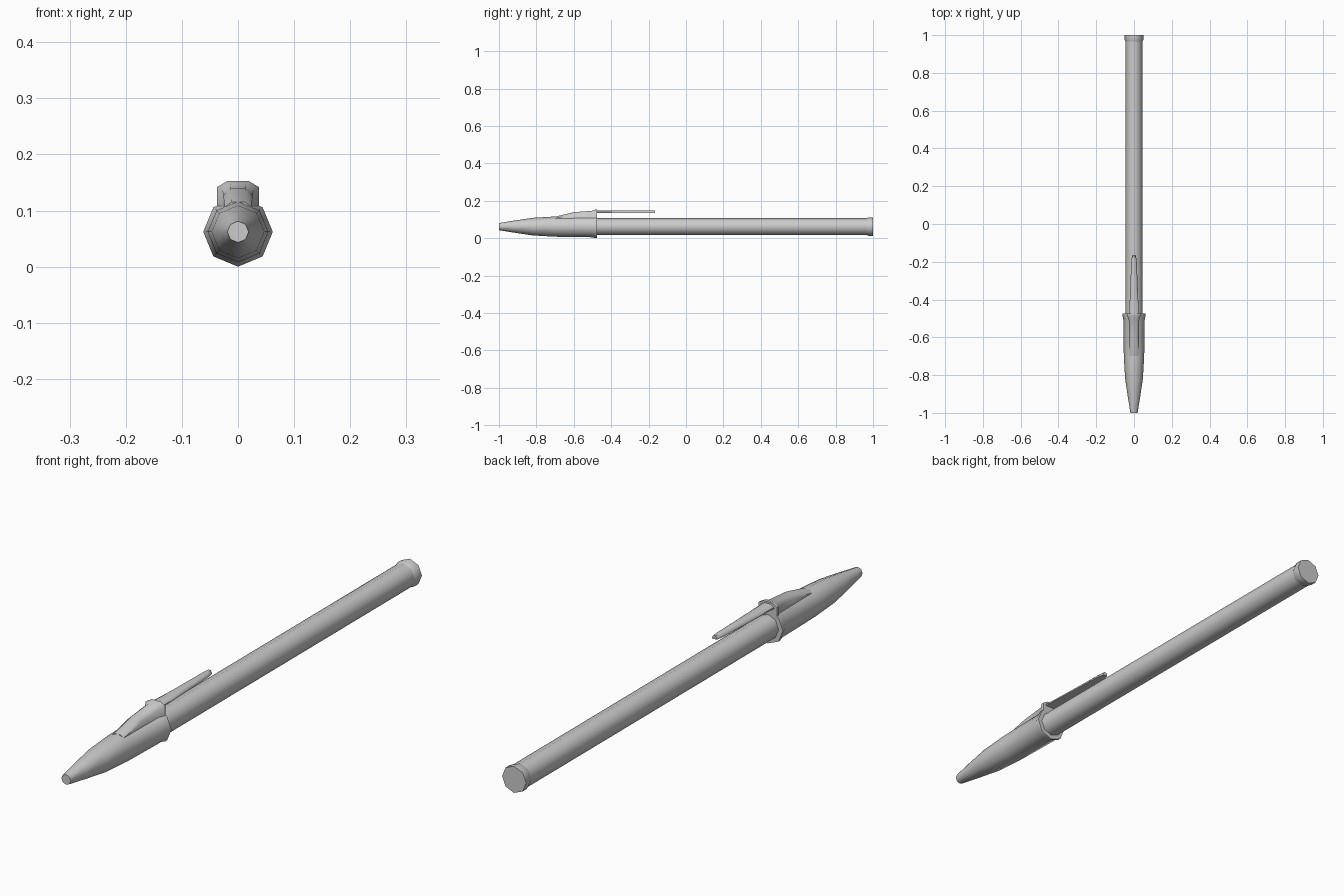
import bpy, bmesh, math

if "Cube" in bpy.data.objects:
    bpy.data.objects.remove(bpy.data.objects["Cube"])

AXIS_Z = 0.062
SIDES = 8


def loft(name, rings, angle=50):
    """Skin a list of equal-length point rings and close both ends."""
    bm = bmesh.new()
    loops = [[bm.verts.new(p) for p in ring] for ring in rings]
    n = len(loops[0])
    for a, b in zip(loops, loops[1:]):
        for i in range(n):
            j = (i + 1) % n
            bm.faces.new((a[i], a[j], b[j], b[i]))
    bm.faces.new(loops[0])
    bm.faces.new(loops[-1])
    bmesh.ops.recalc_face_normals(bm, faces=bm.faces)
    mesh = bpy.data.meshes.new(name)
    bm.to_mesh(mesh)
    bm.free()
    ob = bpy.data.objects.new(name, mesh)
    bpy.context.collection.objects.link(ob)
    bpy.ops.object.select_all(action='DESELECT')
    ob.select_set(True)
    bpy.context.view_layer.objects.active = ob
    bpy.ops.object.shade_smooth_by_angle(angle=math.radians(angle))
    return ob


def turned(name, profile):
    """Eight-sided turned part along y from (y, radius) pairs."""
    steps = [2 * math.pi * i / SIDES for i in range(SIDES)]
    return loft(name, [[(r * math.cos(t), y, AXIS_Z + r * math.sin(t)) for t in steps]
                       for y, r in profile])


def chamfered(y, half, bottom, shoulder, top):
    """Cross-section with a flat top and chamfered shoulders."""
    return [(-half, y, bottom), (half, y, bottom), (half, y, shoulder),
            (half * 0.5, y, top), (-half * 0.5, y, top), (-half, y, shoulder)]


# Long barrel and its end plug
turned("barrel", [(-0.60, 0.045), (0.975, 0.045)])
turned("end_plug", [(0.965, 0.045), (0.975, 0.049), (1.0, 0.049)])

# Tapered cap with a flared rim
turned("cap", [(-1.0, 0.019), (-0.92, 0.032), (-0.82, 0.047), (-0.70, 0.054),
               (-0.50, 0.057), (-0.485, 0.062), (-0.475, 0.062)])

# Raised wedge that carries the clip
loft("clip_base", [chamfered(-0.70, 0.024, 0.095, 0.106, 0.115),
                   chamfered(-0.60, 0.026, 0.095, 0.127, 0.139),
                   chamfered(-0.50, 0.028, 0.095, 0.136, 0.147),
                   chamfered(-0.485, 0.037, 0.095, 0.142, 0.153),
                   chamfered(-0.475, 0.037, 0.095, 0.142, 0.153)])

# Slim clip arm tapering toward the barrel end
loft("clip_arm", [chamfered(-0.49, 0.026, 0.134, 0.139, 0.147),
                  chamfered(-0.34, 0.020, 0.134, 0.139, 0.147),
                  chamfered(-0.19, 0.014, 0.134, 0.139, 0.147),
                  chamfered(-0.165, 0.009, 0.134, 0.139, 0.147)])
